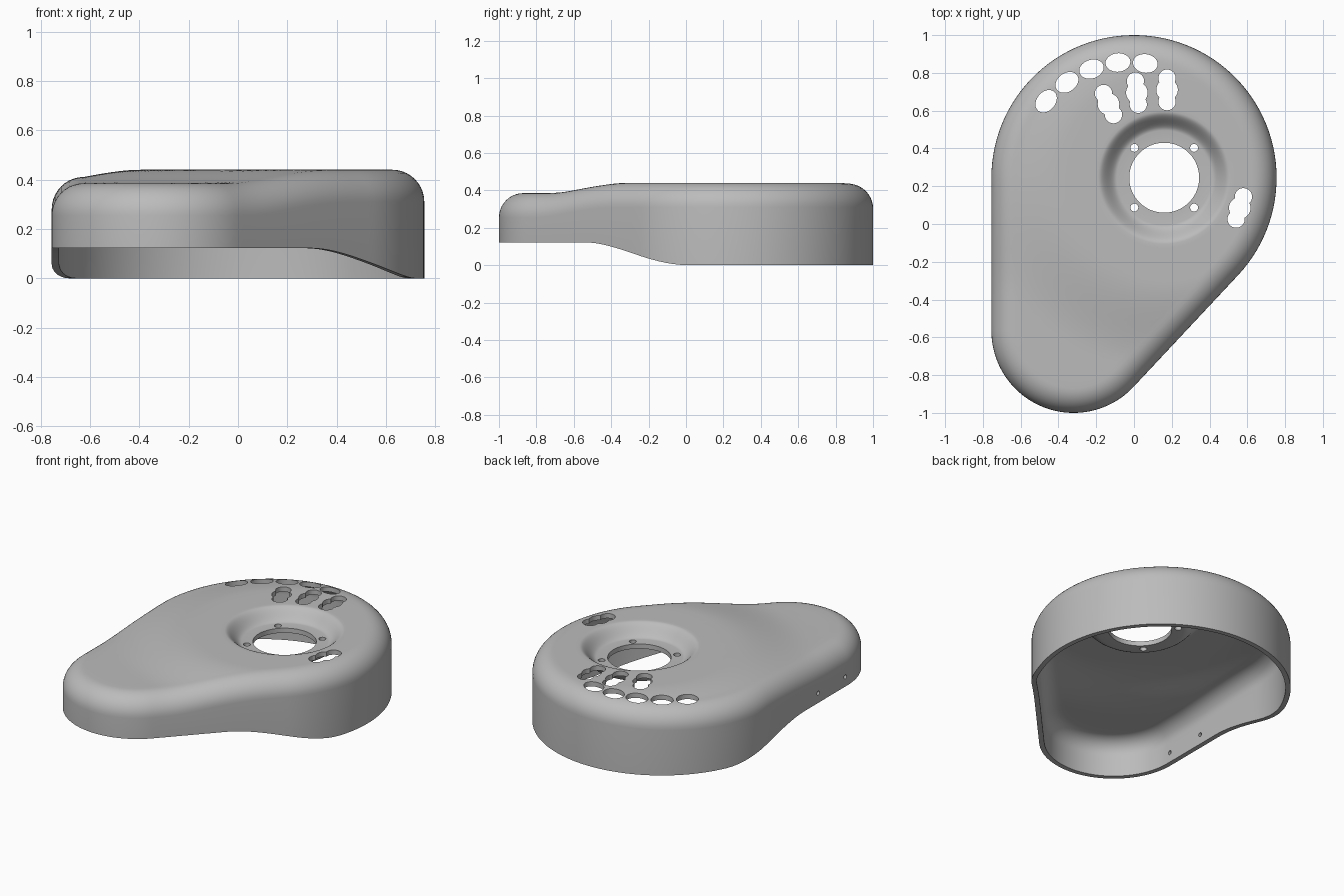
import bpy, bmesh
from math import sin, cos, pi, atan2, hypot, radians, sqrt
from mathutils import Vector, Matrix

if "Cube" in bpy.data.objects:
    bpy.data.objects.remove(bpy.data.objects["Cube"])

# Main dimensions
BIG, BIG_R = Vector((0, 0.245)), 0.755
SMALL, SMALL_R = Vector((-0.32, -0.565)), 0.435
HUB, HUB_R = Vector((0.16, 0.245)), 0.185
FILLET, WALL = 0.13, 0.03
AXIS = (BIG - SMALL).normalized()


def smooth(a, b, v):
    t = min(1, max(0, (v - a) / (b - a)))
    return t * t * (3 - 2 * t)


def top_height(p):
    """Crown that slopes to the narrow end, with a round recess at the hub."""
    d = (p - HUB).length
    return 0.44 - 0.055 * smooth(0.55, 1.0, d) - 0.075 * (1 - smooth(0.25, 0.35, d))


def rim_height(p):
    return 0.122 * (1 - smooth(-0.4, 0.28, p.dot(AXIS)))


def outline():
    """Teardrop: two arcs joined by tangent lines, as (point, normal) pairs."""
    start = 2 * atan2(AXIS.y, AXIS.x) - pi
    pts = []

    def arc(c, r, a, b, n):
        for i in range(n + 1):
            t = a + (b - a) * i / n
            nrm = Vector((cos(t), sin(t)))
            pts.append((c + nrm * r, nrm))

    def line(n):
        p, nrm = pts[-1]
        other = (SMALL + nrm * SMALL_R) if len(pts) < 100 else (BIG + nrm * BIG_R)
        for i in range(1, n):
            pts.append((p.lerp(other, i / n), nrm))

    arc(BIG, BIG_R, start, pi, 72)
    line(24)
    arc(SMALL, SMALL_R, pi, 2 * pi + start, 48)
    line(24)
    return pts


def make_object(name, bm):
    bmesh.ops.recalc_face_normals(bm, faces=bm.faces)
    me = bpy.data.meshes.new(name)
    bm.to_mesh(me)
    bm.free()
    ob = bpy.data.objects.new(name, me)
    bpy.context.collection.objects.link(ob)
    return ob


# Cover skin: lofted rings from the rim, over the fillet, into the hub
def build_skin():
    bm = bmesh.new()
    columns = []
    for p, n in outline():
        q = p - n * FILLET
        crown = top_height(q)
        col = [p.to_3d() + Vector((0, 0, rim_height(p)))]
        for i in range(11):
            a = pi / 2 * i / 10
            xy = p - n * FILLET * (1 - cos(a))
            col.append(Vector((xy.x, xy.y, crown - FILLET * (1 - sin(a)))))
        ray = q - HUB
        dist = ray.length
        ray.normalize()
        radii = [dist + (0.37 - dist) * i / 14 for i in range(1, 15)]
        radii += [0.35 - 0.1 * i / 12 for i in range(13)] + [HUB_R]
        for r in radii:
            xy = HUB + ray * r
            col.append(Vector((xy.x, xy.y, top_height(xy))))
        columns.append([bm.verts.new(c) for c in col])
    for i, col in enumerate(columns):
        nxt = columns[(i + 1) % len(columns)]
        for j in range(len(col) - 1):
            bm.faces.new((col[j], nxt[j], nxt[j + 1], col[j + 1]))
    return make_object("cover_shell", bm)


def prism(bm, pts, depth):
    """Close an extruded polygon; depth is the extrusion vector."""
    face = bm.faces.new([bm.verts.new(p) for p in pts])
    ext = bmesh.ops.extrude_face_region(bm, geom=[face], use_keep_orig=True)
    moved = [g for g in ext["geom"] if isinstance(g, bmesh.types.BMVert)]
    bmesh.ops.translate(bm, verts=moved, vec=depth)


def vertical_hole(bm, x, y, radius_at, tilt, n):
    pts = []
    for i in range(n):
        t = 2 * pi * i / n
        r = radius_at(t)
        pts.append(Vector((x + r * cos(t + tilt), y + r * sin(t + tilt), 0.2)))
    prism(bm, pts, Vector((0, 0, 0.4)))


def ellipse(t):
    a, b = 0.066, 0.049
    return a * b / hypot(b * cos(t), a * sin(t))


def lobed(t):
    """Three overlapping circles in a row, as one polar outline."""
    best = 0.057
    for c in (-0.062, 0.062):
        disc = 0.046 ** 2 - (c * sin(t)) ** 2
        if disc > 0:
            best = max(best, c * cos(t) + sqrt(disc))
    return best


# Cutters for the vents, bolt holes and side screw holes
def build_cutters():
    bm = bmesh.new()
    for x, y, tilt in ((-0.465, 0.65, 50), (-0.355, 0.75, 35), (-0.225, 0.82, 18),
                       (-0.085, 0.855, 5), (0.06, 0.85, -8)):
        vertical_hole(bm, x, y, ellipse, radians(tilt), 32)
    for x, y, tilt in ((-0.135, 0.635, 115), (0.015, 0.695, 97),
                       (0.175, 0.71, 90), (0.56, 0.085, 72)):
        vertical_hole(bm, x, y, lobed, radians(tilt), 64)
    for sx in (-1, 1):
        for sy in (-1, 1):
            vertical_hole(bm, HUB.x + sx * 0.158, HUB.y + sy * 0.158,
                          lambda t: 0.021, 0, 20)
    for y in (-0.54, -0.265):
        pts = [Vector((-0.85, y + 0.013 * cos(2 * pi * i / 16),
                       0.185 + 0.013 * sin(2 * pi * i / 16))) for i in range(16)]
        prism(bm, pts, Vector((0.2, 0, 0)))
    ob = make_object("hole_cutter", bm)
    ob.hide_render = True
    return ob


shell = build_skin()
cutter = build_cutters()

# Thickness, then holes
solid = shell.modifiers.new("thickness", 'SOLIDIFY')
solid.thickness = WALL
solid.offset = -1
solid.use_even_offset = True
cut = shell.modifiers.new("holes", 'BOOLEAN')
cut.operation = 'DIFFERENCE'
cut.solver = 'EXACT'
cut.object = cutter

bpy.context.view_layer.objects.active = shell
for ob in bpy.context.selected_objects:
    ob.select_set(False)
shell.select_set(True)
for name in ("thickness", "holes"):
    bpy.ops.object.modifier_apply(modifier=name)
bpy.data.objects.remove(cutter)

# Single grey finish
grey = bpy.data.materials.new("plain_grey")
grey.use_nodes = True
colour = (0.5, 0.5, 0.5, 1)
grey.diffuse_color = colour
grey.node_tree.nodes["Principled BSDF"].inputs["Base Color"].default_value = colour
shell.data.materials.clear()
shell.data.materials.append(grey)
bpy.ops.object.shade_smooth_by_angle(angle=radians(35))
